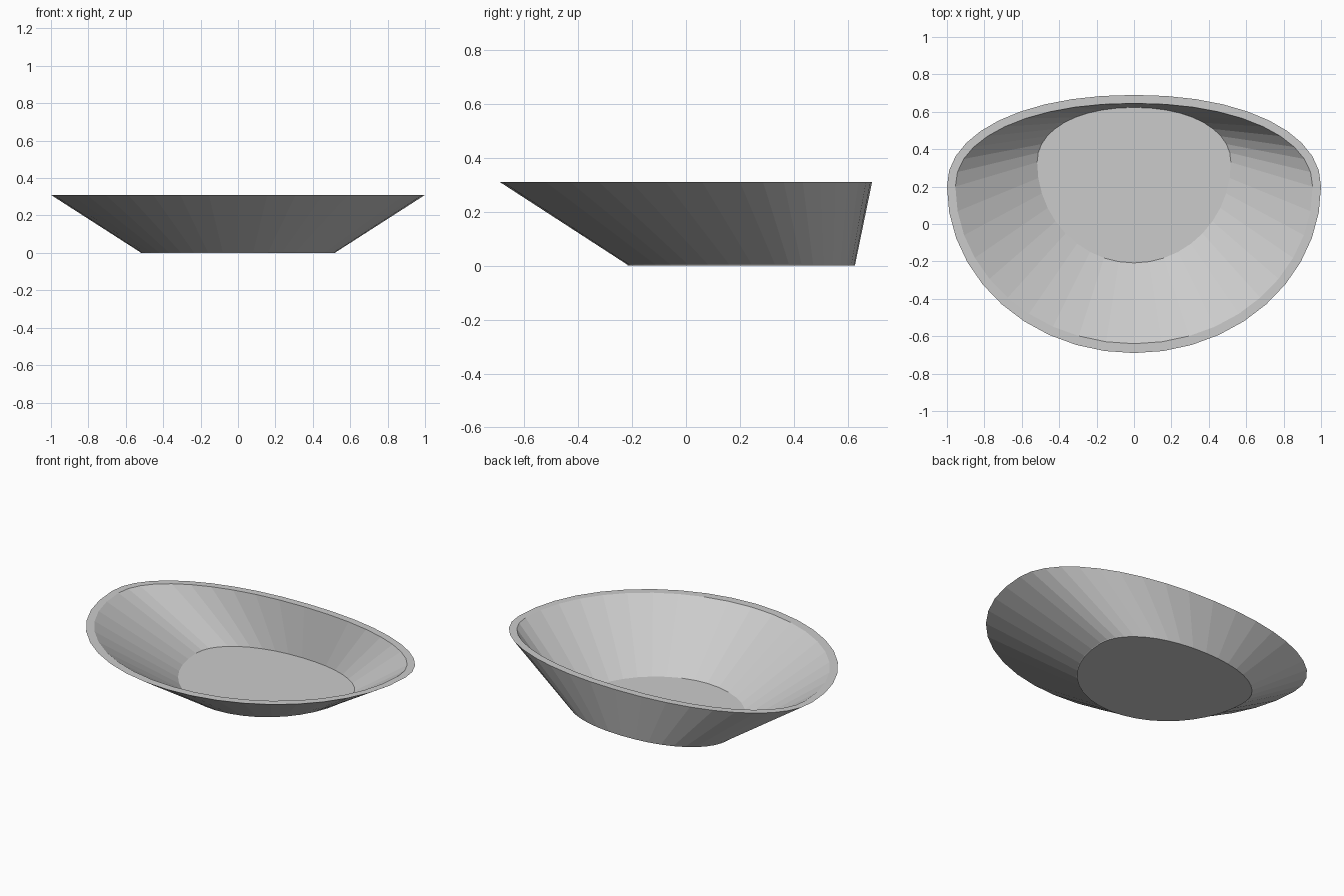
import bpy, bmesh
from math import cos, sin, tau

if "Cube" in bpy.data.objects:
    bpy.data.objects.remove(bpy.data.objects["Cube"])

SIDES = 40


def outline(bm, half_width, y_mid, y_front, y_back, z):
    """Egg-shaped ring: a deep front half and a shallower, fuller back half."""
    ring = []
    for i in range(SIDES):
        a = tau * i / SIDES
        c, s = cos(a), sin(a)
        power = 0.94 if s > 0 else 1.0
        x = half_width * (1 if c > 0 else -1) * abs(c) ** power
        depth = y_back - y_mid if s > 0 else y_mid - y_front
        y = y_mid + depth * (1 if s > 0 else -1) * abs(s) ** power
        ring.append(bm.verts.new((x, y, z)))
    return ring


bm = bmesh.new()

# Rings from the underside, up the outside, over the rim and down the inside
rings = [
    outline(bm, 0.52, 0.33, -0.215, 0.625, 0.0),
    outline(bm, 0.523, 0.33, -0.218, 0.627, 0.004),
    outline(bm, 1.0, 0.20, -0.69, 0.69, 0.31),
    outline(bm, 0.955, 0.20, -0.64, 0.645, 0.31),
    outline(bm, 0.518, 0.33, -0.208, 0.623, 0.005),
]
for low, high in zip(rings, rings[1:]):
    for i in range(SIDES):
        j = (i + 1) % SIDES
        bm.faces.new((low[i], low[j], high[j], high[i]))

# Underside and inner floor
bm.faces.new(rings[0][::-1])
bm.faces.new(rings[-1])
bmesh.ops.recalc_face_normals(bm, faces=bm.faces)

mesh = bpy.data.meshes.new("basin")
bm.to_mesh(mesh)
bm.free()
basin = bpy.data.objects.new("basin", mesh)
bpy.context.collection.objects.link(basin)
